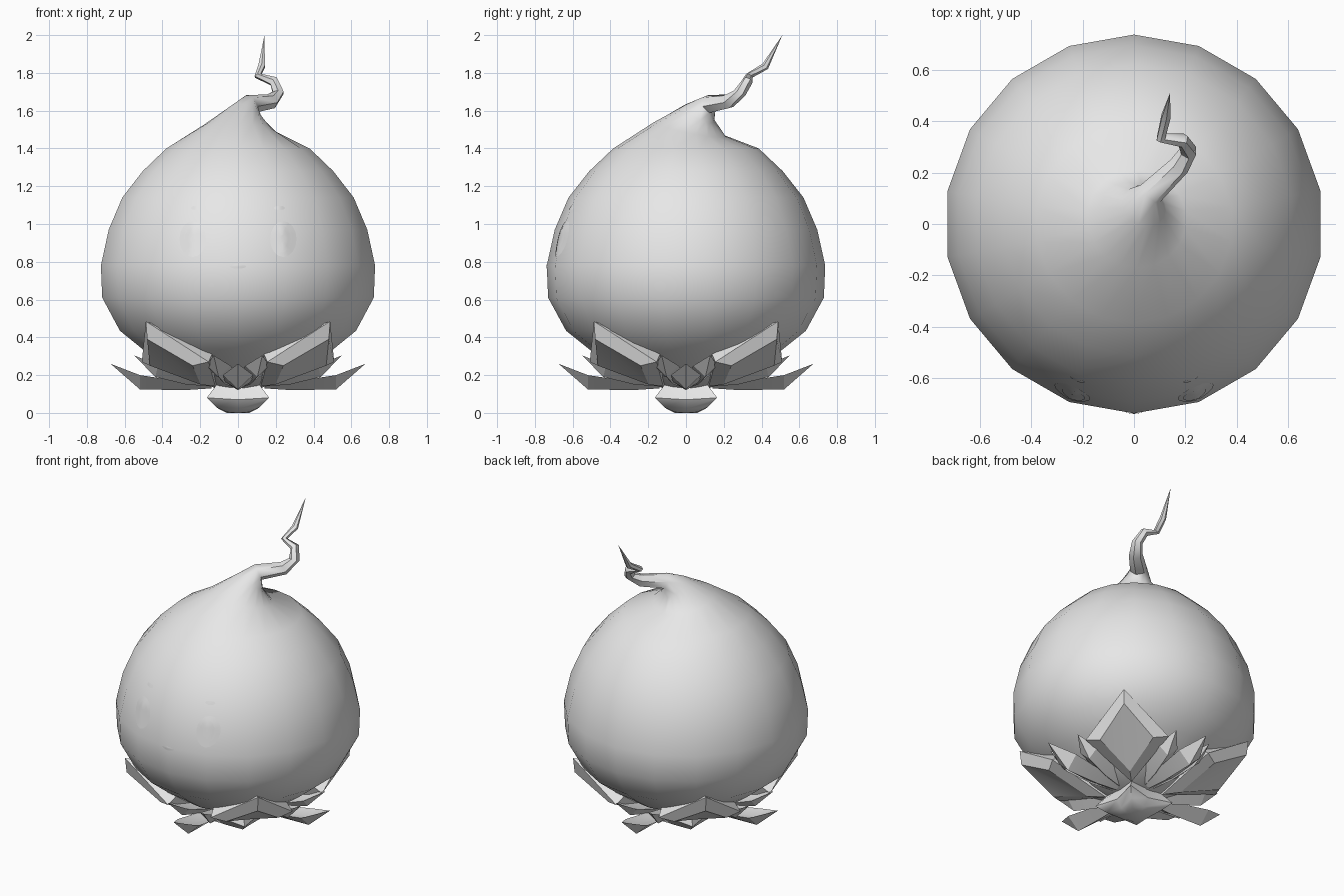
import bpy, bmesh, math
from mathutils import Vector, Matrix
from mathutils.bvhtree import BVHTree

if "Cube" in bpy.data.objects:
    bpy.data.objects.remove(bpy.data.objects["Cube"])

grey = bpy.data.materials.new("plain_grey")
grey.diffuse_color = (0.8, 0.8, 0.8, 1)
grey.use_nodes = True
grey.node_tree.nodes["Principled BSDF"].inputs["Base Color"].default_value = grey.diffuse_color


def finish(name, bm, angle=30, closed=True):
    if closed:
        bmesh.ops.recalc_face_normals(bm, faces=bm.faces)
    mesh = bpy.data.meshes.new(name)
    bm.to_mesh(mesh)
    ob = bpy.data.objects.new(name, mesh)
    bpy.context.collection.objects.link(ob)
    mesh.materials.append(grey)
    bpy.ops.object.select_all(action='DESELECT')
    bpy.context.view_layer.objects.active = ob
    ob.select_set(True)
    bpy.ops.object.shade_smooth_by_angle(angle=math.radians(angle))
    return ob


def ring(bm, centre, radius, sides, normal=(0, 0, 1)):
    """Circle of vertices, tilted so its axis follows the normal."""
    q = Vector((0, 0, 1)).rotation_difference(Vector(normal).normalized())
    pts = []
    for i in range(sides):
        a = math.pi / 2 + math.tau * i / sides
        p = q @ Vector((math.cos(a), math.sin(a), 0)) * radius
        pts.append(bm.verts.new(Vector(centre) + p))
    return pts


def bridge(bm, a, b):
    n, step = len(a), len(a) // len(b)
    for i in range(n):
        j = (i + 1) % n
        p, q = b[i // step], b[((i + 1) // step) % len(b)]
        bm.faces.new((a[i], a[j], p) if p is q else (a[i], a[j], q, p))


# Round body with the curled stem growing out of its top
bm = bmesh.new()
profile = [(0.12, 0.13), (0.27, 0.19), (0.39, 0.25), (0.51, 0.335), (0.635, 0.435),
           (0.73, 0.61), (0.737, 0.78), (0.695, 0.97), (0.622, 1.14),
           (0.512, 1.28), (0.385, 1.40)]
rings = [ring(bm, (0, 0, z), r, 18) for r, z in profile]
rings.append(ring(bm, (0.01, 0.02, 1.50), 0.195, 18, (0.1, 0.2, 1)))
rings.append(ring(bm, (0.04, 0.07, 1.585), 0.09, 18, (0.35, 0.5, 0.9)))
stem = [((0.065, 0.12, 1.635), 0.052, (0.7, 0.7, 0.4)),
        ((0.175, 0.225, 1.65), 0.042, (0.6, 0.7, 0.4)),
        ((0.213, 0.285, 1.695), 0.033, (0, 0.4, 1)),
        ((0.19, 0.325, 1.755), 0.028, (-0.7, 0.3, 0.6)),
        ((0.105, 0.335, 1.785), 0.02, (-0.3, 0.4, 0.7)),
        ((0.125, 0.42, 1.835), 0.02, (0.1, 0.6, 0.6))]
rings += [ring(bm, c, r, 6, n) for c, r, n in stem]
for a, b in zip(rings, rings[1:]):
    bridge(bm, a, b)
bm.faces.new(rings[0])
tip = bm.verts.new((0.14, 0.51, 2.0))
for i in range(6):
    bm.faces.new((rings[-1][i], rings[-1][(i + 1) % 6], tip))
body = finish("body_with_stem", bm, 50)

# Face details: thin plates laid on the front of the body
tree = BVHTree.FromPolygons([v.co for v in body.data.vertices],
                            [p.vertices for p in body.data.polygons])


def face_plate(name, cx, cz, rx, rz, lift, sides=16):
    bm = bmesh.new()
    levels = []
    for s in (0.35, 0.7, 1.0):
        loop = []
        for i in range(sides):
            a = math.tau * i / sides
            x, z = cx + rx * s * math.cos(a), cz + rz * s * math.sin(a)
            y = tree.ray_cast(Vector((x, -2, z)), Vector((0, 1, 0)))[0].y
            loop.append(bm.verts.new((x, y - lift, z)))
        levels.append(loop)
    bm.faces.new(levels[0])
    for a, b in zip(levels, levels[1:]):
        for i in range(sides):
            j = (i + 1) % sides
            bm.faces.new((a[j], a[i], b[i], b[j]))
    finish(name, bm, 50, closed=False)


for side, s in (("left", -1), ("right", 1)):
    face_plate(side + "_eye", s * 0.24, 0.92, 0.07, 0.095, 0.003)
    face_plate(side + "_pupil", s * 0.235, 0.92, 0.045, 0.07, 0.005)
    face_plate(side + "_brow", s * 0.22, 1.085, 0.03, 0.012, 0.003, 8)
face_plate("mouth", 0, 0.775, 0.045, 0.012, 0.003, 8)


# Broad kite petals on the diagonals, each with a bevelled rim
def kite_petal(name, angle):
    bm = bmesh.new()
    outer = [(0.17, 0, 0.14), (0.47, 0.25, 0.27), (0.69, 0, 0.485), (0.47, -0.25, 0.27)]
    inner = [(0.28, 0, 0.15), (0.5, 0.16, 0.25), (0.68, 0, 0.39), (0.5, -0.16, 0.25)]
    back = [(u - 0.05, v * 0.9, z + 0.04) for u, v, z in outer]
    back[2] = (0.63, 0, 0.47)
    o, n, b = ([bm.verts.new(p) for p in loop] for loop in (outer, inner, back))
    for i in range(4):
        j = (i + 1) % 4
        bm.faces.new((o[i], o[j], n[j], n[i]))
        bm.faces.new((o[j], o[i], b[i], b[j]))
    for loop in (n, b):
        bm.faces.new((loop[0], loop[1], loop[2]))
        bm.faces.new((loop[0], loop[2], loop[3]))
    bm.transform(Matrix.Rotation(angle, 4, 'Z'))
    finish(name, bm, 20)


# Narrow keeled petals: each section is (distance, half width, edge z, ridge z, keel z)
def narrow_petal(name, angle, sections, tip, turn=0.0, start=0.0):
    bm = bmesh.new()
    loops = []
    for d, w, ze, zr, zk in sections:
        pts = [(d, w, ze), (d, 0, zr), (d, -w, ze), (d, 0, zk)]
        loops.append([bm.verts.new(p) for p in pts])
    for a, b in zip(loops, loops[1:]):
        bridge(bm, a, b)
    bm.faces.new(loops[0])
    end = bm.verts.new(tip)
    for i in range(4):
        bm.faces.new((loops[-1][i], loops[-1][(i + 1) % 4], end))
    bm.transform(Matrix.Rotation(angle + turn, 4, 'Z'))
    finish(name, bm, 25)


centre_sections = [(0.14, 0.04, 0.15, 0.15, 0.13), (0.29, 0.07, 0.165, 0.15, 0.12),
                   (0.52, 0.08, 0.20, 0.185, 0.125)]
side_sections = [(0.14, 0.03, 0.16, 0.18, 0.14), (0.28, 0.06, 0.20, 0.20, 0.15),
                 (0.45, 0.065, 0.25, 0.24, 0.19)]
for k in range(4):
    a = k * math.pi / 2
    kite_petal(f"broad_petal_{k + 1}", a + math.pi / 4)
    narrow_petal(f"long_petal_{k + 1}", a, centre_sections, (0.675, 0, 0.26))
    for s, label in ((-1, "a"), (1, "b")):
        narrow_petal(f"short_petal_{k + 1}{label}", a, side_sections,
                     (0.565, 0, 0.305), turn=s * 0.23)

# Four-cornered foot under the petals
bm = bmesh.new()
levels = []
for corner, mid, z, zm in [(0.06, 0.06, 0.005, 0.0), (0.115, 0.10, 0.03, 0.02),
                           (0.165, 0.13, 0.08, 0.07), (0.12, 0.12, 0.14, 0.14),
                           (0.10, 0.10, 0.17, 0.17)]:
    loop = []
    for k in range(4):
        rot = Matrix.Rotation(k * math.pi / 2, 3, 'Z')
        loop.append(bm.verts.new(rot @ Vector((corner, corner, z))))
        loop.append(bm.verts.new(rot @ Vector((0, mid, zm))))
    levels.append(loop)
for a, b in zip(levels, levels[1:]):
    bridge(bm, a, b)
bm.faces.new(levels[0])
bm.faces.new(levels[-1])
finish("foot", bm, 35)
